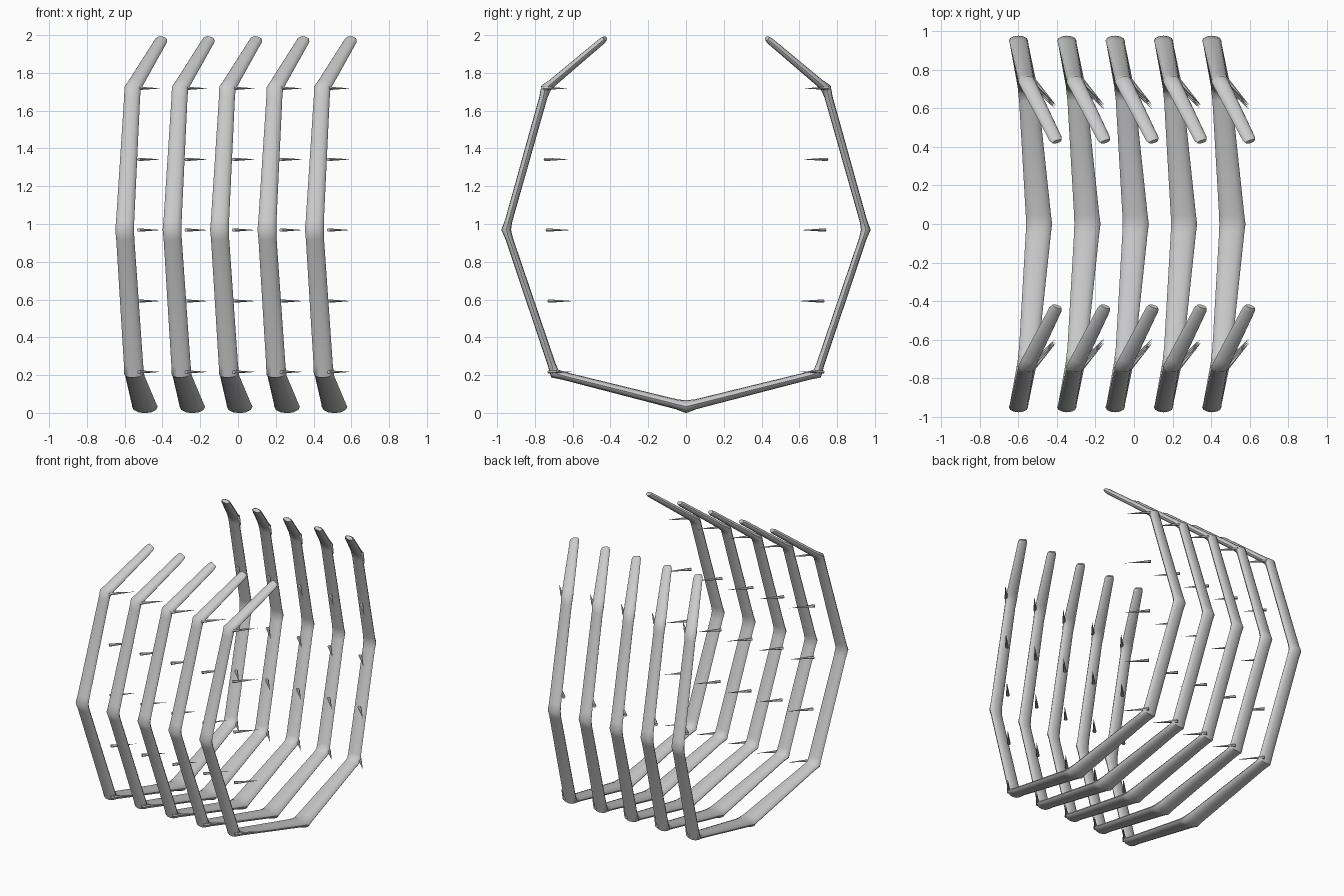
import bpy, bmesh, math
from mathutils import Vector

if "Cube" in bpy.data.objects:
    bpy.data.objects.remove(bpy.data.objects["Cube"])

SPACING, FIRST = 0.251, -0.60
SIDES = 12

# One side of a rib: x offset, y, z, half width, half thickness
HALF = [
    (0.050, 0.695, 0.208, 0.053, 0.026),
    (0.000, 0.952, 0.970, 0.050, 0.024),
    (0.042, 0.742, 1.718, 0.044, 0.026),
    (0.200, 0.428, 1.983, 0.034, 0.018),
]
KEEL = (0.107, 0.0, 0.033, 0.068, 0.032)
PATH = [(x, -y, z, w, t) for x, y, z, w, t in reversed(HALF)] + [KEEL] + HALF


def add_object(name, bm, angle):
    bmesh.ops.recalc_face_normals(bm, faces=bm.faces)
    mesh = bpy.data.meshes.new(name)
    bm.to_mesh(mesh)
    bm.free()
    obj = bpy.data.objects.new(name, mesh)
    bpy.context.collection.objects.link(obj)
    bpy.context.view_layer.objects.active = obj
    obj.select_set(True)
    bpy.ops.object.shade_smooth_by_angle(angle=math.radians(angle))
    obj.select_set(False)
    return obj


def rib_stations():
    """Centre, tangent, half width and half thickness along the rib."""
    pts = [Vector(p[:3]) for p in PATH]
    out = []
    for i, p in enumerate(pts):
        w, t = PATH[i][3:]
        before = (p - pts[i - 1]).normalized() if i else None
        after = (pts[i + 1] - p).normalized() if i < len(pts) - 1 else None
        if before is None:
            out += [(p, after, w * .75, t * .7), (p + after * .02, after, w, t)]
        elif after is None:
            out += [(p - before * .02, before, w, t), (p, before, w * .75, t * .7)]
        else:
            # straight shaft, slightly swollen joint, straight shaft
            out += [(p - before * .05, before, w * .96, t * .82),
                    (p, (before + after).normalized(), w, t * 1.08),
                    (p + after * .05, after, w * .96, t * .82)]
    return out


def make_rib(name, x0):
    bm = bmesh.new()
    rings = []
    for centre, tan, w, t in rib_stations():
        side = Vector((1, 0, 0))
        side = (side - tan * side.dot(tan)).normalized()
        thick = tan.cross(side)
        ring = []
        for k in range(SIDES):
            a = 2 * math.pi * k / SIDES
            v = centre + side * w * math.cos(a) + thick * t * math.sin(a)
            ring.append(bm.verts.new(v + Vector((x0, 0, 0))))
        rings.append(ring)
    for a, b in zip(rings, rings[1:]):
        for k in range(SIDES):
            n = (k + 1) % SIDES
            bm.faces.new((a[k], a[n], b[n], b[k]))
    bm.faces.new(rings[0])
    bm.faces.new(rings[-1])
    add_object(name, bm, 50)


def make_spikes(name, x0):
    """Flat thorns floating inside the rib, leaning inwards on both sides."""
    bm = bmesh.new()
    for s in (-1, 1):
        for z, shift in ((1.718, .015), (1.342, .01), (.968, 0), (.592, -.01), (.217, -.01)):
            base = Vector((x0 + .075, s * (.735 + shift), z))
            tip = Vector((x0 + .193, s * (.605 + shift), z))
            d = (tip - base).normalized()
            side = d.cross(Vector((0, 0, 1)))
            ring = []
            for k in range(6):
                a = math.pi * k / 3
                ring.append(bm.verts.new(base + side * .013 * math.cos(a)
                                         + Vector((0, 0, .010 * math.sin(a)))))
            point = bm.verts.new(tip)
            for k in range(6):
                bm.faces.new((ring[k], ring[(k + 1) % 6], point))
            bm.faces.new(ring)
    add_object(name, bm, 30)


# Five ribs, each with its own set of thorns
for i in range(5):
    make_rib(f"rib_{i + 1}", FIRST + SPACING * i)
    make_spikes(f"rib_spikes_{i + 1}", FIRST + SPACING * i)
